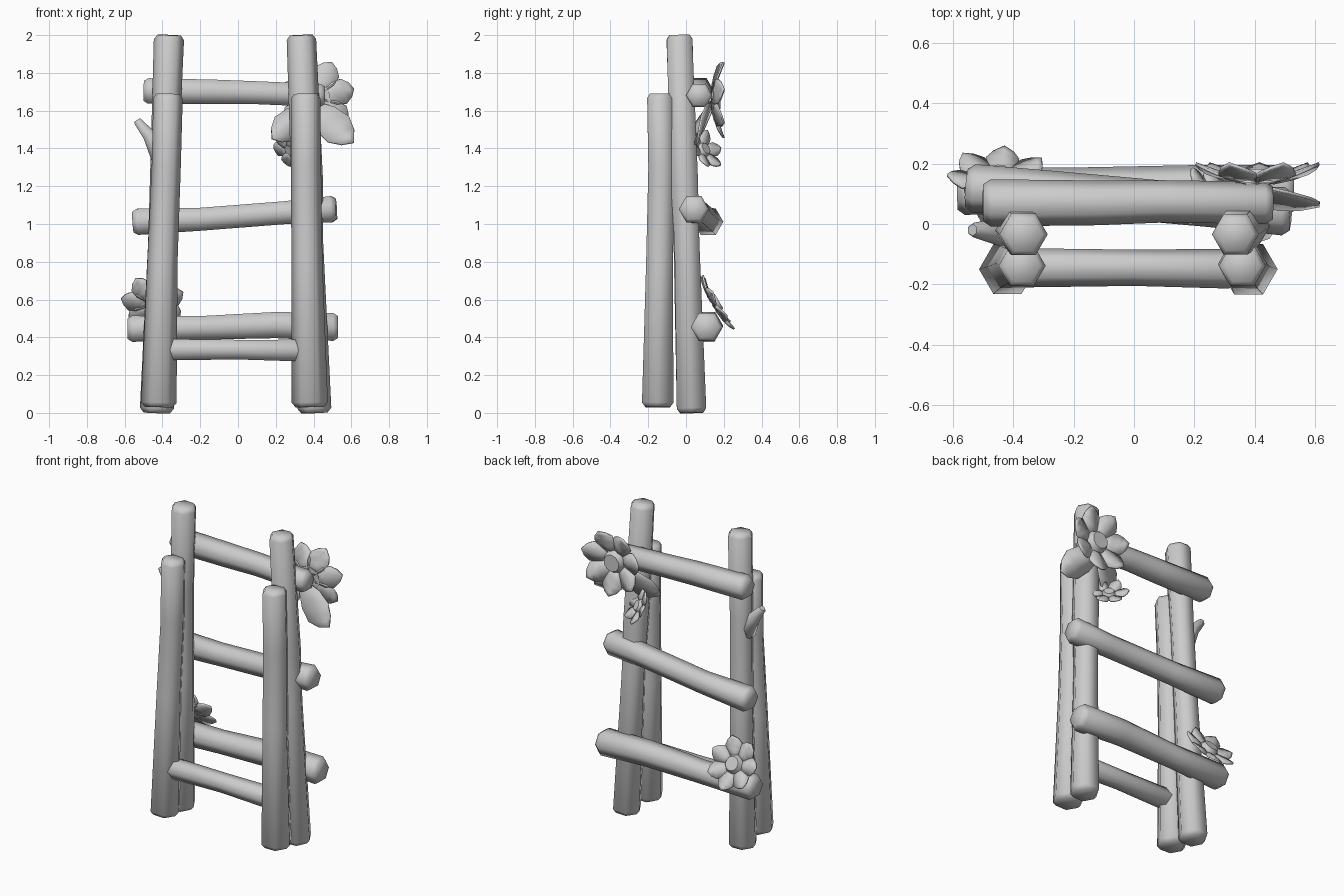
import bpy, bmesh, math
from mathutils import Vector

cube = bpy.data.objects.get("Cube")
if cube:
    bpy.data.objects.remove(cube, do_unlink=True)

GREY = (0.6, 0.6, 0.6, 1)
mat = bpy.data.materials.new("pale grey")
mat.use_nodes = True
mat.diffuse_color = GREY
mat.node_tree.nodes["Principled BSDF"].inputs["Base Color"].default_value = GREY


def finish(bm, name, angle):
    bmesh.ops.recalc_face_normals(bm, faces=bm.faces)
    mesh = bpy.data.meshes.new(name)
    bm.to_mesh(mesh)
    bm.free()
    mesh.materials.append(mat)
    ob = bpy.data.objects.new(name, mesh)
    bpy.context.collection.objects.link(ob)
    bpy.ops.object.select_all(action='DESELECT')
    ob.select_set(True)
    bpy.context.view_layer.objects.active = ob
    bpy.ops.object.shade_smooth_by_angle(angle=math.radians(angle))
    return ob


def log(name, path, ref, cap=0.025, sides=6):
    """Six-sided log through (x, y, z, radius) points, with chamfered ends."""
    pts = [(Vector(p[:3]), p[3]) for p in path]
    axis = (pts[-1][0] - pts[0][0]).normalized()
    u = Vector(ref)
    u = (u - axis * u.dot(axis)).normalized()
    v = axis.cross(u)
    (a, ra), (b, rb) = pts[0], pts[-1]
    rings = [(a, ra * 0.78), (a + axis * cap, ra)] + pts[1:-1]
    rings += [(b - axis * cap, rb), (b, rb * 0.78)]
    bm = bmesh.new()
    loops = []
    for c, r in rings:
        angles = [math.tau * i / sides for i in range(sides)]
        loops.append([bm.verts.new(c + (u * math.cos(t) + v * math.sin(t)) * r) for t in angles])
    for lo, hi in zip(loops, loops[1:]):
        for i in range(sides):
            j = (i + 1) % sides
            bm.faces.new((lo[i], lo[j], hi[j], hi[i]))
    bm.faces.new(loops[0])
    bm.faces.new(loops[-1])
    return finish(bm, name, 62)


def blade(bm, base, tip, side, width, fold):
    """Pointed petal or leaf with a creased middle line."""
    along = tip - base
    up = along.cross(side).normalized()
    rows = []
    for t, w in ((0, 0.4), (0.35, 0.9), (0.65, 1), (0.86, 0.6)):
        c = base + along * t
        s = side * width * w
        rows.append([bm.verts.new(p) for p in (c - s + up * fold * w, c, c + s + up * fold * w)])
    for lo, hi in zip(rows, rows[1:]):
        for i in (0, 1):
            bm.faces.new((lo[i], lo[i + 1], hi[i + 1], hi[i]))
    end = bm.verts.new(tip)
    for i in (0, 1):
        bm.faces.new((rows[-1][i], rows[-1][i + 1], end))


def thicken(ob, amount=0.01):
    mod = ob.modifiers.new("thickness", 'SOLIDIFY')
    mod.thickness = amount
    mod.offset = 0


def flower(name, centre, normal, radius, petals, lift, turn=0):
    """Ring of cupped petals around a raised button."""
    rot = Vector(normal).to_track_quat('Z', 'Y')
    bm = bmesh.new()
    for i in range(petals):
        t = turn + math.tau * i / petals
        out = Vector((math.cos(t), math.sin(t), 0))
        side = Vector((-out.y, out.x, 0))
        blade(bm, out * radius * 0.2, out * radius + Vector((0, 0, lift)),
              side, radius * 0.32, -radius * 0.06)
    ob = finish(bm, name + "_petals", 40)
    thicken(ob)
    bm = bmesh.new()
    bmesh.ops.create_cone(bm, cap_ends=True, segments=10, radius1=radius * 0.38,
                          radius2=radius * 0.26, depth=radius * 0.22)
    bmesh.ops.translate(bm, verts=bm.verts, vec=(0, 0, radius * 0.09))
    button = finish(bm, name + "_centre", 35)
    for part in (ob, button):
        part.rotation_euler = rot.to_euler()
        part.location = centre


def leaf(name, base, tip, side, width):
    bm = bmesh.new()
    blade(bm, Vector(base), Vector(tip), Vector(side).normalized(), width, 0.02)
    thicken(finish(bm, name, 40))


# Posts: a tall leaning pair behind a shorter pair
X, Y = (1, 0, 0), (0, 1, 0)
log("right_back_post", [(-0.43, 0.03, 0, 0.09), (-0.40, 0.0, 0.9, 0.076),
                        (-0.385, -0.02, 1.45, 0.075), (-0.365, -0.035, 2, 0.08)], X)
log("left_back_post", [(0.405, 0.03, 0, 0.09), (0.375, 0.005, 0.9, 0.076),
                       (0.365, -0.01, 1.25, 0.084), (0.335, -0.035, 2, 0.078)], X)
log("right_front_post", [(-0.42, -0.15, 0.03, 0.094), (-0.4, -0.14, 0.8, 0.08),
                         (-0.38, -0.13, 1.3, 0.077), (-0.37, -0.138, 1.69, 0.078)], X)
log("left_front_post", [(0.38, -0.15, 0.03, 0.096), (0.365, -0.14, 0.8, 0.082),
                        (0.36, -0.13, 1.3, 0.08), (0.358, -0.138, 1.69, 0.078)], X)

# Rungs
log("top_rung", [(-0.5, 0.07, 1.705, 0.078), (-0.12, 0.07, 1.70, 0.074),
                 (0.1, 0.075, 1.695, 0.07), (0.46, 0.07, 1.68, 0.07)], Y)
log("middle_rung", [(-0.555, 0.12, 1.01, 0.08), (-0.2, 0.1, 1.025, 0.07),
                    (0.25, 0.06, 1.06, 0.07), (0.52, 0.04, 1.08, 0.08)], Y)
log("lower_rung", [(-0.585, 0.11, 0.445, 0.08), (-0.2, 0.115, 0.45, 0.072),
                   (0.2, 0.115, 0.465, 0.08), (0.53, 0.11, 0.455, 0.085)], Y)
log("front_rung", [(-0.4, -0.145, 0.335, 0.065), (0, -0.145, 0.335, 0.06),
                   (0.34, -0.148, 0.33, 0.066)], Y)

# Broken twig on one post
log("twig", [(-0.41, -0.025, 1.36, 0.06), (-0.47, -0.025, 1.47, 0.04),
             (-0.535, -0.02, 1.55, 0.025)], Y, cap=0.01)

# Flowers and leaves
flower("large_flower", (0.41, 0.14, 1.665), (0, 1, 0), 0.21, 7, 0.06, 0.2)
flower("small_flower", (0.27, 0.09, 1.39), (0.5, 0.65, 0.4), 0.12, 6, 0.03)
flower("low_flower", (-0.45, 0.145, 0.575), (0, 0.85, 0.5), 0.17, 7, 0.03, 0.1)
leaf("outer_leaf", (0.38, 0.13, 1.62), (0.615, 0.06, 1.43), (0.6, 0.2, 0.75), 0.09)
leaf("inner_leaf", (0.38, 0.13, 1.62), (0.18, 0.0, 1.45), (-0.6, 0.1, 0.75), 0.08)
